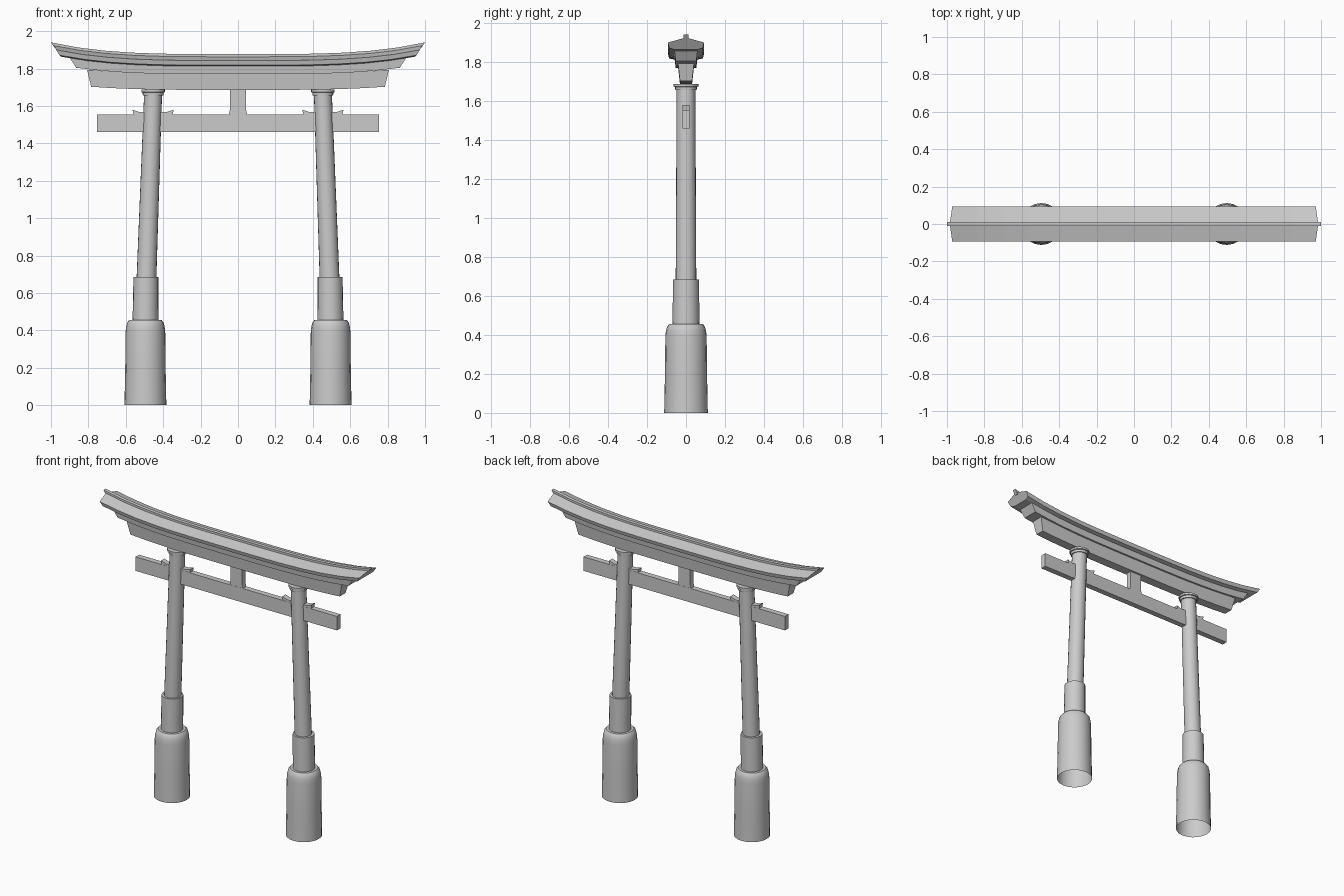
import bpy, bmesh, math

old = bpy.data.objects.get("Cube")
if old:
    bpy.data.objects.remove(old)

# One stone-grey material for everything
grey = bpy.data.materials.new("stone grey")
grey.use_nodes = True
GREY = (0.6, 0.6, 0.6, 1)
grey.diffuse_color = GREY
grey.node_tree.nodes["Principled BSDF"].inputs["Base Color"].default_value = GREY


def finish(name, bm, smooth=False):
    bmesh.ops.recalc_face_normals(bm, faces=bm.faces)
    for f in bm.faces:
        f.smooth = smooth
    me = bpy.data.meshes.new(name)
    bm.to_mesh(me)
    bm.free()
    if smooth:
        me.set_sharp_from_angle(angle=math.radians(35))
    me.materials.append(grey)
    ob = bpy.data.objects.new(name, me)
    bpy.context.collection.objects.link(ob)
    return ob


def skin(bm, rings):
    for a, b in zip(rings, rings[1:]):
        for i in range(len(a)):
            j = (i + 1) % len(a)
            bm.faces.new((a[i], a[j], b[j], b[i]))


def curved_beam(name, half_profile, bend):
    """Loft a mirrored (y, z, half length) section along x, lifting toward the ends."""
    full = half_profile + [(-y, z, l) for y, z, l in reversed(half_profile) if y > 0]
    bm = bmesh.new()
    steps = 14
    rings = []
    for s in range(steps + 1):
        t = 2 * s / steps - 1
        rings.append([bm.verts.new((t * l, y, z + bend * abs(t * l) ** 3.6))
                      for y, z, l in full])
    skin(bm, rings)
    bm.faces.new(rings[0])
    bm.faces.new(rings[-1])
    return finish(name, bm)


def turned(name, profile, close_bottom=False, sides=20):
    """Lathe a (radius, centre x, z) profile around a leaning axis."""
    bm = bmesh.new()
    rings = []
    for r, cx, z in profile:
        rings.append([bm.verts.new((cx + r * math.cos(i * math.tau / sides),
                                    r * math.sin(i * math.tau / sides), z))
                      for i in range(sides)])
    skin(bm, rings)
    bm.faces.new(rings[-1])
    if close_bottom:
        bm.faces.new(rings[0])
    return finish(name, bm, smooth=True)


def plate(name, outline, depth):
    """Extrude an (x, z) outline through y, centred."""
    bm = bmesh.new()
    rings = [[bm.verts.new((x, y, z)) for x, z in outline] for y in (-depth / 2, depth / 2)]
    skin(bm, rings)
    bm.faces.new(rings[0])
    bm.faces.new(rings[1])
    return finish(name, bm)


# Top lintel: ridge cap, sloped roof and two stacked beams
curved_beam("ridge_cap", [(0.012, 1.877, 1.0), (0.012, 1.852, 0.98)], 0.063)
curved_beam("roof", [(0, 1.866, 0.985), (0.093, 1.843, 0.972),
                     (0.086, 1.818, 0.955), (0.055, 1.812, 0.945)], 0.063)
curved_beam("upper_lintel", [(0.06, 1.825, 0.905), (0.053, 1.77, 0.865)], 0.058)
curved_beam("lower_lintel", [(0.041, 1.775, 0.807), (0.031, 1.686, 0.785)], 0.04)

# Tie beam and centre strut
plate("tie_beam", [(-0.755, 1.46), (0.755, 1.46), (0.755, 1.555), (-0.755, 1.555)], 0.038)
plate("centre_strut", [(-0.05, 1.553), (0.05, 1.553), (0.043, 1.58),
                       (0.043, 1.69), (-0.043, 1.69), (-0.043, 1.58)], 0.036)

# Pillars, leaning inward, with their footings, sleeves, collars and wedges
for side, s in (("right", -1), ("left", 1)):
    foot = s * 0.495
    head = s * 0.454
    turned(side + "_footing", [(0.112, foot, 0), (0.108, foot, 0.2), (0.106, foot, 0.39),
                               (0.103, foot, 0.42), (0.097, foot, 0.443),
                               (0.086, foot, 0.456)])
    turned(side + "_sleeve", [(0.069, foot, 0.44), (0.067, s * 0.492, 0.685)])
    turned(side + "_pillar", [(0.053, s * 0.49, 0.66), (0.048, head, 1.665)])
    turned(side + "_collar", [(0.055, head, 1.656), (0.056, head, 1.672),
                              (0.063, head, 1.674), (0.063, head, 1.687)], True)
    for part, d in (("inner", -s), ("outer", s)):
        a, b, c = head + d * 0.03, head + d * 0.075, head + d * 0.11
        plate(f"{side}_{part}_wedge", [(a, 1.55), (c - d * 0.006, 1.55), (c, 1.58),
                                       (b, 1.568), (a, 1.568)], 0.036)
